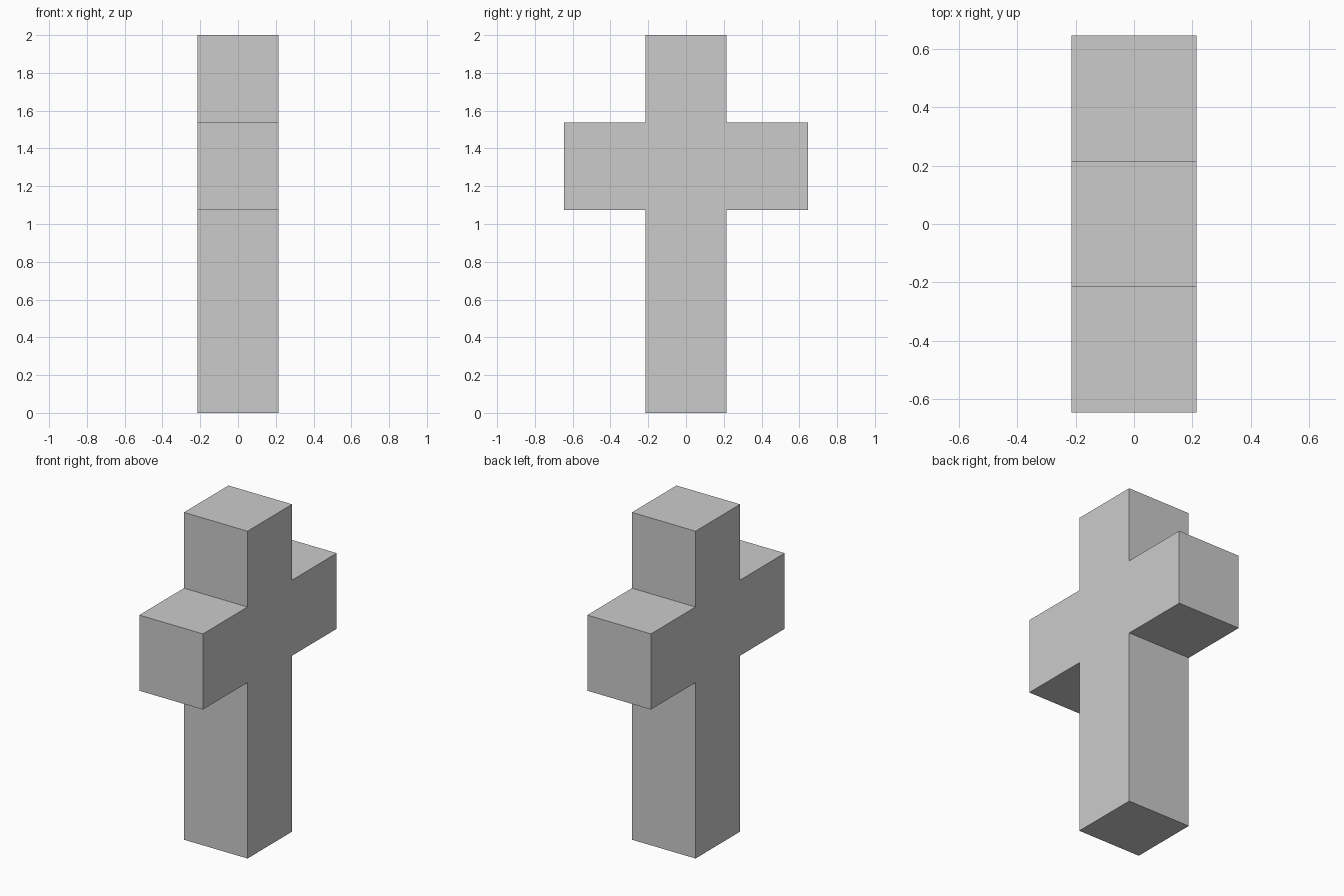
import bpy, bmesh

if "Cube" in bpy.data.objects:
    bpy.data.objects.remove(bpy.data.objects["Cube"])

HALF = 0.215           # half thickness of post and arms
ARM = 0.646            # arm reach from the centre
ARM_LOW, ARM_HIGH, TOP = 1.075, 1.537, 2.0

# Cross outline in the y-z plane: right half, then mirrored
right = [(HALF, 0), (HALF, ARM_LOW), (ARM, ARM_LOW),
         (ARM, ARM_HIGH), (HALF, ARM_HIGH), (HALF, TOP)]
outline = right + [(-y, z) for y, z in reversed(right)]

# Extrude the outline along x into one solid cross
bm = bmesh.new()
face = bm.faces.new([bm.verts.new((-HALF, y, z)) for y, z in outline])
extruded = bmesh.ops.extrude_face_region(bm, geom=[face], use_keep_orig=True)
moved = [g for g in extruded["geom"] if isinstance(g, bmesh.types.BMVert)]
bmesh.ops.translate(bm, verts=moved, vec=(2 * HALF, 0, 0))
bmesh.ops.recalc_face_normals(bm, faces=bm.faces)

mesh = bpy.data.meshes.new("cross")
bm.to_mesh(mesh)
bm.free()
bpy.context.collection.objects.link(bpy.data.objects.new("cross", mesh))
